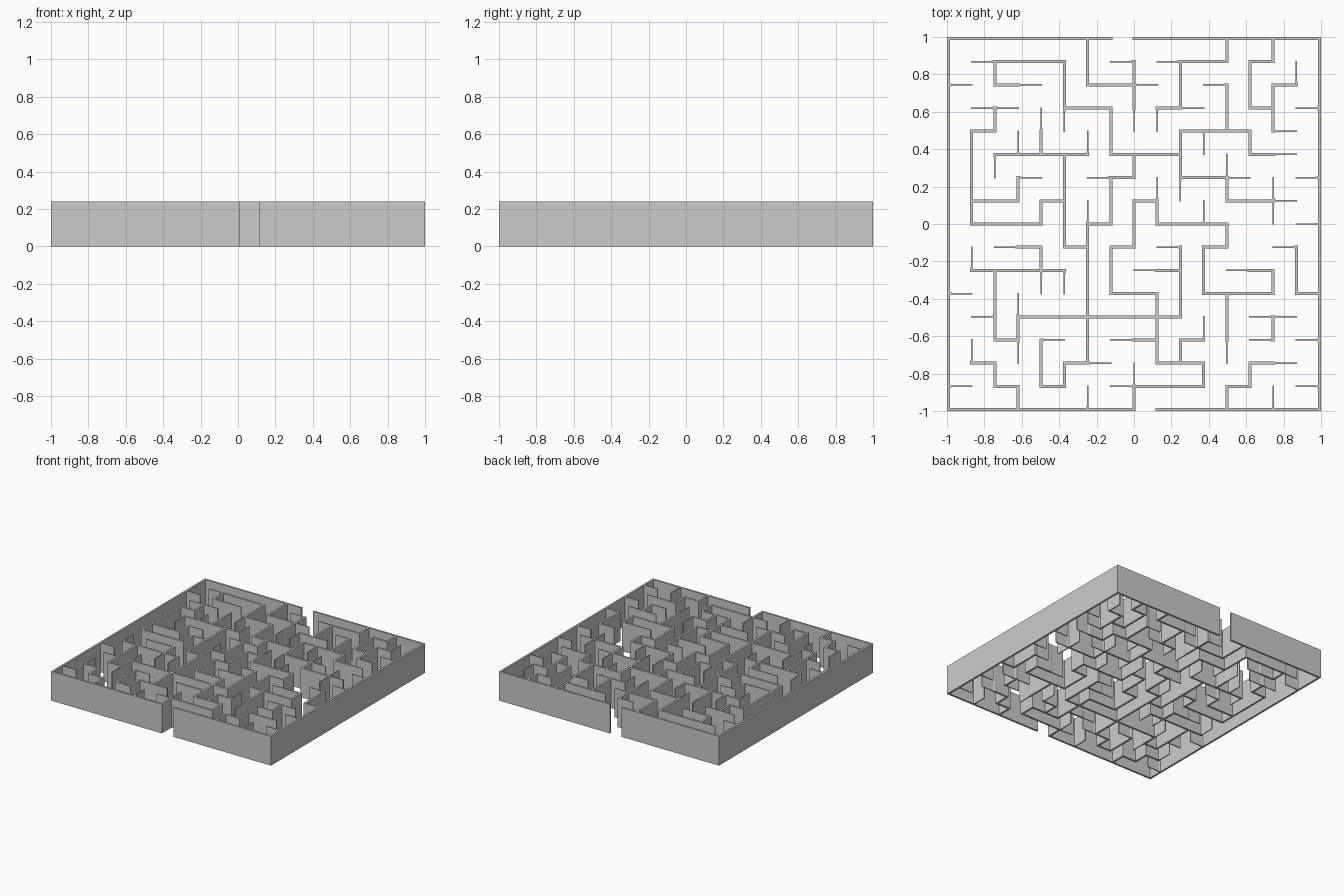
import bpy
import bmesh
from mathutils import Vector

if "Cube" in bpy.data.objects:
    bpy.data.objects.remove(bpy.data.objects["Cube"])

N = 16            # cells per side
HALF = 0.008      # half wall thickness
THIN = 0.004      # half thickness of free-standing wall ends
PITCH = (2 - 2 * HALF) / N
HEIGHT = 0.24

# inner walls along x, back to front: one bit per cell, left to right
ROWS = [
    0b0111100101110100, 0b1011001110010010, 0b0110011001100101,
    0b0100000000111010, 0b0011110111000110, 0b0001001100111001,
    0b0110100010001110, 0b0111001001110001, 0b0011010101010010,
    0b0111100011001100, 0b1000000110011101, 0b0101111111000110,
    0b0010100110100101, 0b0100011001100110, 0b1010100111101001,
]
# inner walls along y, left to right: one bit per cell, back to front
COLUMNS = [
    0b0000111101000100, 0b0101010000111010, 0b0000101000011101,
    0b0001100101100110, 0b0111011110100010, 0b1100100111111101,
    0b0001101101100000, 0b0111010110000011, 0b0001001100011100,
    0b0110111001110100, 0b0000100101101010, 0b1011011010011101,
    0b0110100000000010, 0b1011001100101001, 0b0100000001100000,
]
BACK_DOOR, FRONT_DOOR = 7, 8   # open cells in the outer wall

segments = []
# outer walls with the two doorways
for s in range(N):
    segments += [((0, s), (0, s + 1)), ((N, s), (N, s + 1))]
    if s != BACK_DOOR:
        segments.append(((s, 0), (s + 1, 0)))
    if s != FRONT_DOOR:
        segments.append(((s, N), (s + 1, N)))
# inner walls
for k in range(1, N):
    for s in range(N):
        bit = 1 << (N - 1 - s)
        if ROWS[k - 1] & bit:
            segments.append(((s, k), (s + 1, k)))
        if COLUMNS[k - 1] & bit:
            segments.append(((k, s), (k, s + 1)))

degree = {}
for seg in segments:
    for node in seg:
        degree[node] = degree.get(node, 0) + 1


def pos(node):
    return Vector((-1 + HALF + node[0] * PITCH, 1 - HALF - node[1] * PITCH, 0))


def is_free(node):
    return degree[node] == 1 and 0 < node[1] < N


# flat floor plan of the walls
bm = bmesh.new()


def add_face(points):
    face = bm.faces.new([bm.verts.new(p) for p in points])
    face.normal_update()
    if face.normal.z < 0:
        face.normal_flip()


# square posts where walls meet
for node in degree:
    if not is_free(node):
        c = pos(node)
        add_face([c + Vector((x * HALF, y * HALF, 0))
                  for x, y in ((-1, -1), (1, -1), (1, 1), (-1, 1))])

# wall strips, thinned where one end stands free
for a, b in segments:
    if is_free(a):
        a, b = b, a
    start, end = pos(a), pos(b)
    d = (end - start).normalized()
    side = Vector((-d.y, d.x, 0))
    if is_free(b):
        stations = [(HALF, HALF), (HALF + 0.012, THIN), (PITCH + THIN, THIN)]
    else:
        stations = [(HALF, HALF), (PITCH - HALF, HALF)]
    for (t0, w0), (t1, w1) in zip(stations, stations[1:]):
        p, q = start + d * t0, start + d * t1
        add_face([p - side * w0, q - side * w1, q + side * w1, p + side * w0])

bmesh.ops.remove_doubles(bm, verts=bm.verts, dist=0.0005)

mesh = bpy.data.meshes.new("maze_walls")
bm.to_mesh(mesh)
bm.free()
walls = bpy.data.objects.new("maze_walls", mesh)
bpy.context.collection.objects.link(walls)

# raise the plan to full wall height
raise_walls = walls.modifiers.new("raise_walls", "SOLIDIFY")
raise_walls.thickness = HEIGHT
raise_walls.offset = 1
